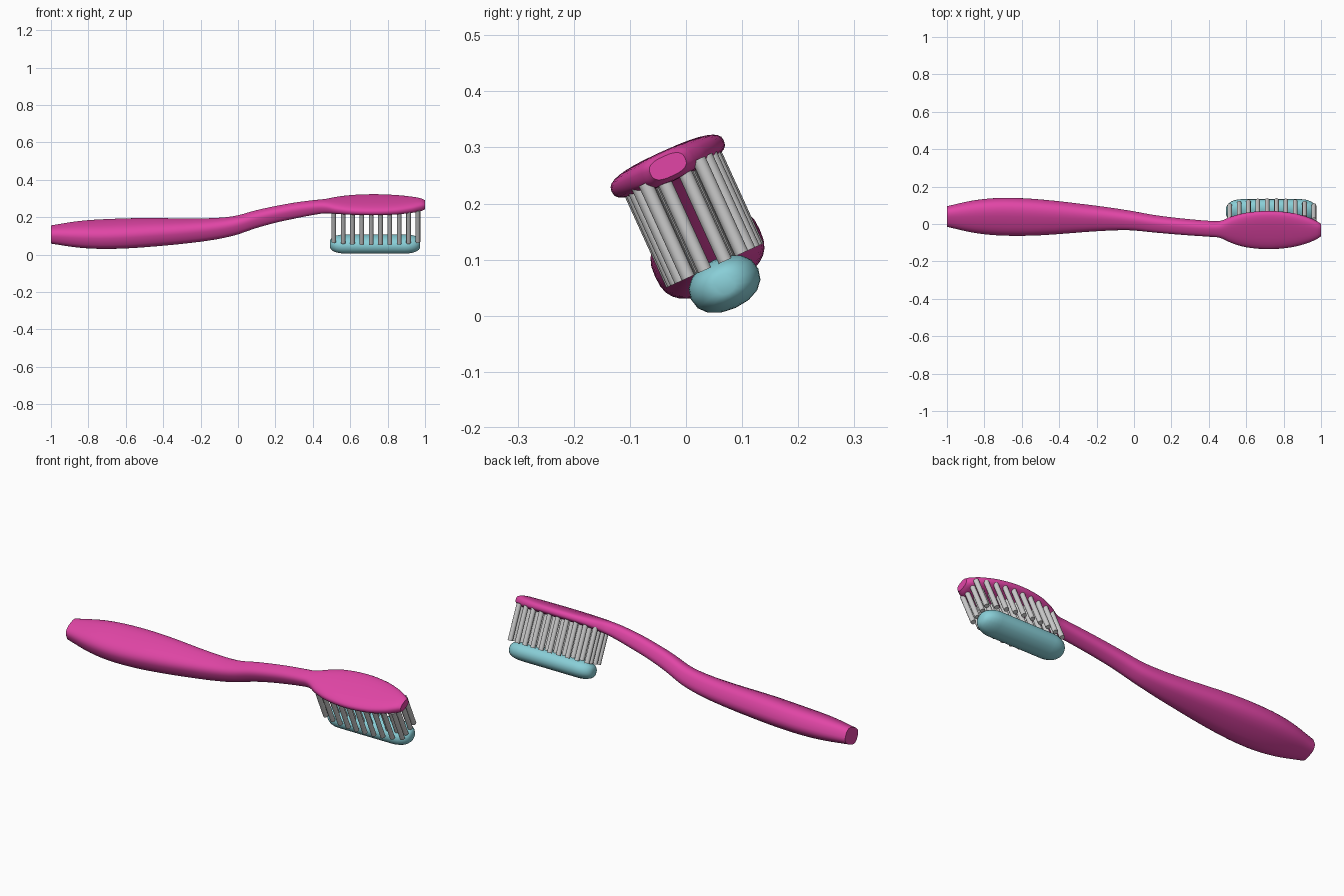
import bpy, bmesh, math
from mathutils import Matrix, Vector

if "Cube" in bpy.data.objects:
    bpy.data.objects.remove(bpy.data.objects["Cube"])

ROLL = math.radians(24.5)   # the brush lies rolled about its long axis
U = 0.081                   # sideways offset of the brush centre line before rolling


def material(name, color):
    m = bpy.data.materials.new(name)
    m.diffuse_color = (*color, 1)
    m.use_nodes = True
    m.node_tree.nodes["Principled BSDF"].inputs["Base Color"].default_value = m.diffuse_color
    return m


def finish(name, bm, mat=None, angle=40):
    bmesh.ops.recalc_face_normals(bm, faces=bm.faces)
    bm.transform(Matrix.Rotation(ROLL, 4, 'X'))
    me = bpy.data.meshes.new(name)
    bm.to_mesh(me)
    bm.free()
    ob = bpy.data.objects.new(name, me)
    bpy.context.collection.objects.link(ob)
    if mat:
        me.materials.append(mat)
    bpy.context.view_layer.objects.active = ob
    ob.select_set(True)
    bpy.ops.object.shade_smooth_by_angle(angle=math.radians(angle))
    ob.select_set(False)


def refine(st, n):
    """Catmull-Rom interpolation between stations (x, height, half width, half thickness)."""
    p = [Vector(s) for s in st]
    out = []
    for i in range(len(p) - 1):
        b, c = p[i], p[i + 1]
        # slopes with respect to x, so uneven spacing stays smooth
        mb = (c - p[max(i - 1, 0)]) / (c.x - p[max(i - 1, 0)].x)
        d = p[min(i + 2, len(p) - 1)]
        mc = (d - b) / (d.x - b.x)
        h = c.x - b.x
        for k in range(n):
            t = k / n
            out.append(b * (2*t**3 - 3*t**2 + 1) + mb * h * (t**3 - 2*t**2 + t)
                       + c * (3*t**2 - 2*t**3) + mc * h * (t**3 - t**2))
    return out + [p[-1]]


def loft(name, stations, mat, sides, power, u):
    bm = bmesh.new()
    rings = []
    for x, w, a, b in stations:
        ring = []
        for k in range(sides):
            t = 2 * math.pi * k / sides
            c, s = math.cos(t), math.sin(t)
            y = a * math.copysign(abs(c) ** (2 / power), c)
            z = b * math.copysign(abs(s) ** (2 / power), s)
            ring.append(bm.verts.new((x, u + y, w + z)))
        rings.append(ring)
    for r, q in zip(rings, rings[1:]):
        for k in range(sides):
            j = (k + 1) % sides
            bm.faces.new((r[k], r[j], q[j], q[k]))
    bm.faces.new(rings[0])
    bm.faces.new(rings[-1])
    finish(name, bm, mat)


# handle, neck and head in one flowing body
body = [(-1.0, .081, .054, .043), (-.85, .082, .088, .060), (-.7, .084, .102, .066),
        (-.5, .092, .096, .066), (-.2, .107, .066, .056), (-.03, .130, .050, .049),
        (.1, .172, .044, .045), (.2, .199, .042, .042), (.3, .221, .041, .040),
        (.4, .239, .041, .036), (.46, .247, .045, .033), (.52, .252, .074, .030),
        (.6, .255, .099, .028), (.72, .256, .110, .028), (.84, .256, .099, .028),
        (.93, .256, .073, .028), (.98, .256, .048, .026), (1.0, .256, .034, .019)]
loft("handle_and_head", refine(body, 4), material("pink_plastic", (.75, .06, .38)), 32, 2.7, U)

# toothpaste strip: stadium with rounded ends
paste = []
x0, x1, R = .490, .976, .085
for i in range(7):
    t = math.radians(12 + 13 * i)
    paste.append((x0 + R * (1 - math.cos(t)), .023, .066 * math.sin(t) ** .8, .047 * math.sin(t) ** .6))
paste += [(x0 + x1 - x, w, a, b) for x, w, a, b in reversed(paste)]
loft("toothpaste", paste, material("teal_paste", (.25, .62, .68)), 16, 2.2, .086)

# bristle tufts: four rows following the head outline
bm = bmesh.new()
for i in range(10):
    x = .512 + .05 * i
    e = (x - .737) / .29
    outer = .083 * math.sqrt(1 - e * e)
    inner = max(.020, outer / 3)
    for side in (-1, 1):
        for off in (inner, outer):
            bmesh.ops.create_cone(bm, cap_ends=True, segments=12, radius1=.0125, radius2=.0125, depth=.185,
                                  matrix=Matrix.Translation((x, .084 + side * off, .1525)))
finish("bristles", bm)
